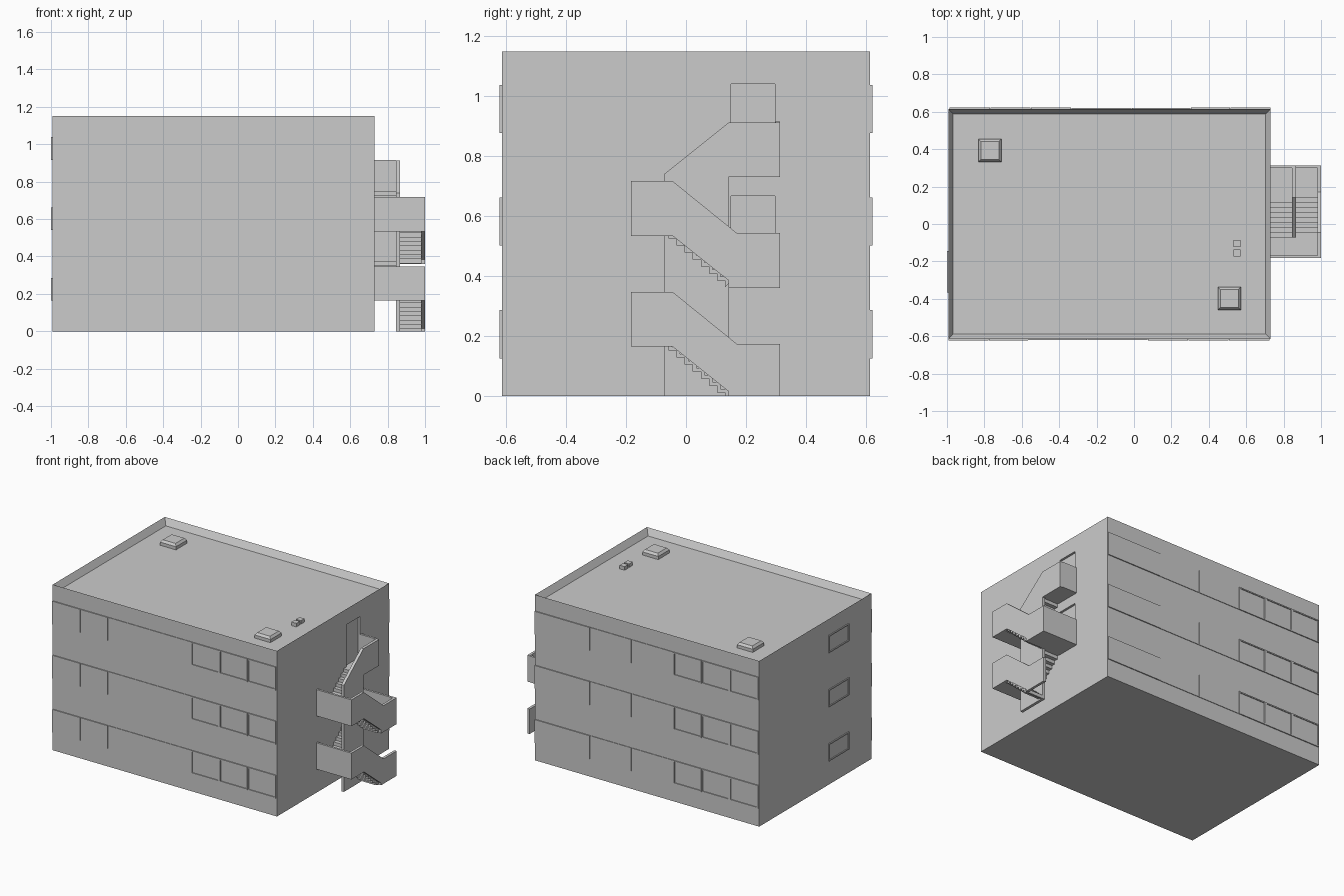
import bpy, bmesh
from mathutils import Matrix, Vector

if "Cube" in bpy.data.objects:
    bpy.data.objects.remove(bpy.data.objects["Cube"])


def finish(name, bm):
    bmesh.ops.recalc_face_normals(bm, faces=bm.faces)
    me = bpy.data.meshes.new(name)
    bm.to_mesh(me)
    bm.free()
    ob = bpy.data.objects.new(name, me)
    bpy.context.collection.objects.link(ob)
    return ob


def add_box(bm, x0, x1, y0, y1, z0, z1):
    m = Matrix.Translation(((x0 + x1) / 2, (y0 + y1) / 2, (z0 + z1) / 2))
    s = Matrix.Diagonal((abs(x1 - x0), abs(y1 - y0), abs(z1 - z0), 1))
    return bmesh.ops.create_cube(bm, size=1, matrix=m @ s)["verts"]


def boxes(name, items):
    bm = bmesh.new()
    for b in items:
        add_box(bm, *b)
    return finish(name, bm)


def extrude_yz(name, pts, x0, x1):
    """Side profile in y, z pulled along x."""
    bm = bmesh.new()
    f = bm.faces.new([bm.verts.new((x0, y, z)) for y, z in pts])
    r = bmesh.ops.extrude_face_region(bm, geom=[f])
    vs = [g for g in r["geom"] if isinstance(g, bmesh.types.BMVert)]
    bmesh.ops.translate(bm, verts=vs, vec=(x1 - x0, 0, 0))
    return finish(name, bm)


def top_face(bm):
    bm.faces.ensure_lookup_table()
    return max(bm.faces, key=lambda f: f.calc_center_median().z)


X0, X1, W, H = -0.993, 0.73, 0.615, 1.15
STOREY = 0.374

# Building block with a sunken roof behind a parapet
bm = bmesh.new()
add_box(bm, X0, X1, -W, W, 0, H)
top = top_face(bm)
bmesh.ops.inset_region(bm, faces=[top], thickness=0.037)
bmesh.ops.translate(bm, verts=top.verts, vec=(0, 0, -0.045))
building = finish("building", bm)

# Door recesses at the upper two stair landings
for i in (1, 2):
    z = i * STOREY
    cut = boxes(f"door_cutter_{i}", [(X1 - 0.015, X1 + 0.05, 0.15, 0.297, z, z + 0.293)])
    cut.hide_render = True
    cut.hide_viewport = True
    mod = building.modifiers.new("door", "BOOLEAN")
    mod.operation = "DIFFERENCE"
    mod.solver = "EXACT"
    mod.object = cut


def window(bounds, z0, z1, wall, out, pane, frame=0.01):
    """Boxes for a framed window; bounds along the wall, depth from wall outwards."""
    a, b = bounds
    sgn = 1 if out > 0 else -1
    i = wall - sgn * 0.01
    o = wall + out
    return [(a, a + frame, i, o, z0, z1), (b - frame, b, i, o, z0, z1),
            (a + frame, b - frame, i, o, z0, z0 + frame),
            (a + frame, b - frame, i, o, z1 - frame, z1),
            (a + frame, b - frame, i, wall + sgn * pane, z0 + frame, z1 - frame)]


# Window bands: flat panels plus three framed windows; back is the front turned round
cuts = [X0, -0.777, -0.567, -0.25, 0.073, 0.29, 0.506, 0.725]
proud = [0.007, 0.007, 0.004, 0.004]
for floor in range(3):
    z0 = 0.125 + floor * 0.376
    z1 = z0 + 0.161
    items = []
    for k in range(7):
        a, b = cuts[k] + 0.001, cuts[k + 1] - 0.001
        if k < 4:
            items.append((a, b, -W + 0.01, -W - proud[k], z0, z1))
        else:
            items += window((a, b), z0, z1, -W, -0.007, 0.001, 0.008)
    boxes(f"front_window_band_{floor}", items)
    turn = [(X0 + X1 - b, X0 + X1 - a, -c, -d, e, f) for a, b, c, d, e, f in items]
    boxes(f"back_window_band_{floor}", turn)
    # Single window on the left wall
    side = window((-0.365, -0.145), z0 + 0.04, z1, X0, -0.007, 0.001, 0.008)
    boxes(f"left_window_{floor}", [(c, d, a, b, e, f) for a, b, c, d, e, f in side])

# Roof hatches with chamfered lids, and two small vents
ROOF = H - 0.045
for n, (cx, cy) in enumerate([(-0.77, 0.393), (0.51, -0.398)]):
    bm = bmesh.new()
    add_box(bm, cx - 0.061, cx + 0.061, cy - 0.061, cy + 0.061, ROOF - 0.005, ROOF + 0.022)
    top = top_face(bm)
    r = bmesh.ops.extrude_face_region(bm, geom=[top])
    vs = [g for g in r["geom"] if isinstance(g, bmesh.types.BMVert)]
    bmesh.ops.delete(bm, geom=[top], context="FACES_ONLY")
    for v in vs:
        v.co = Vector((cx + (v.co.x - cx) * 0.8, cy + (v.co.y - cy) * 0.8, ROOF + 0.037))
    finish(f"roof_hatch_{n}", bm)
boxes("roof_vents", [(0.532, 0.57, y - 0.019, y + 0.019, ROOF - 0.005, ROOF + 0.025)
                     for y in (-0.105, -0.155)])

# Outside stair: dimensions
XA, XB, XC, XD = 0.845, 0.865, 0.982, 1.0
YF, YN, YM, YB = -0.183, -0.073, 0.142, 0.314
T = 0.015


def flight(name, x0, x1, ya, yb, za, zb, n=8, t=0.012):
    """Folded-plate steps, open below."""
    d, r = (yb - ya) / n, (zb - za) / n
    s = 1 if d > 0 else -1
    line = [(ya, za)]
    for i in range(n):
        line += [(ya + i * d, za + (i + 1) * r), (ya + (i + 1) * d, za + (i + 1) * r)]
    under = [(y + s * t, max(0, z - t)) for y, z in reversed(line)]
    extrude_yz(name, line + under, x0, x1)


# Centre wall carrying the top landing's side parapet
extrude_yz("stair_centre_wall",
           [(YN, 0), (YM, 0), (YM, 0.73), (YB, 0.73), (YB, 0.912), (YM, 0.912), (YN, 0.74)],
           XA, XB)

for i in range(2):
    z = i * 0.37
    base = i * STOREY
    half, full = base + STOREY / 2, base + STOREY
    # Outer parapet following the flight
    low = [(YM, 0.015 + z), (YM, z - 0.01 * i), (YB, z - 0.01 * i)]
    extrude_yz(f"outer_parapet_{i}",
               [(YF, 0.164 + z), (-0.045, 0.164 + z)] + low +
               [(YB, 0.173 + z), (0.17, 0.173 + z), (-0.045, 0.347 + z), (YF, 0.347 + z)],
               XC, XD)
    # Half landing with its front parapet
    boxes(f"half_landing_{i}", [(X1, XC, YF + T, YN, 0.164 + z, half),
                                (X1, XC, YF, YF + T, 0.164 + z, 0.347 + z)])
    # Door landing with its rear parapet
    xo = XC if i == 0 else XA
    boxes(f"door_landing_{i}", [(X1, xo, YM, YB - T, full - 0.014, full),
                                (X1, xo, YB - T, YB, full - 0.014, full + 0.168)])
    flight(f"outer_flight_{i}", XB, XC, YM, YN, base, half)
    flight(f"inner_flight_{i}", X1, XA, YN, YM, half, full)
